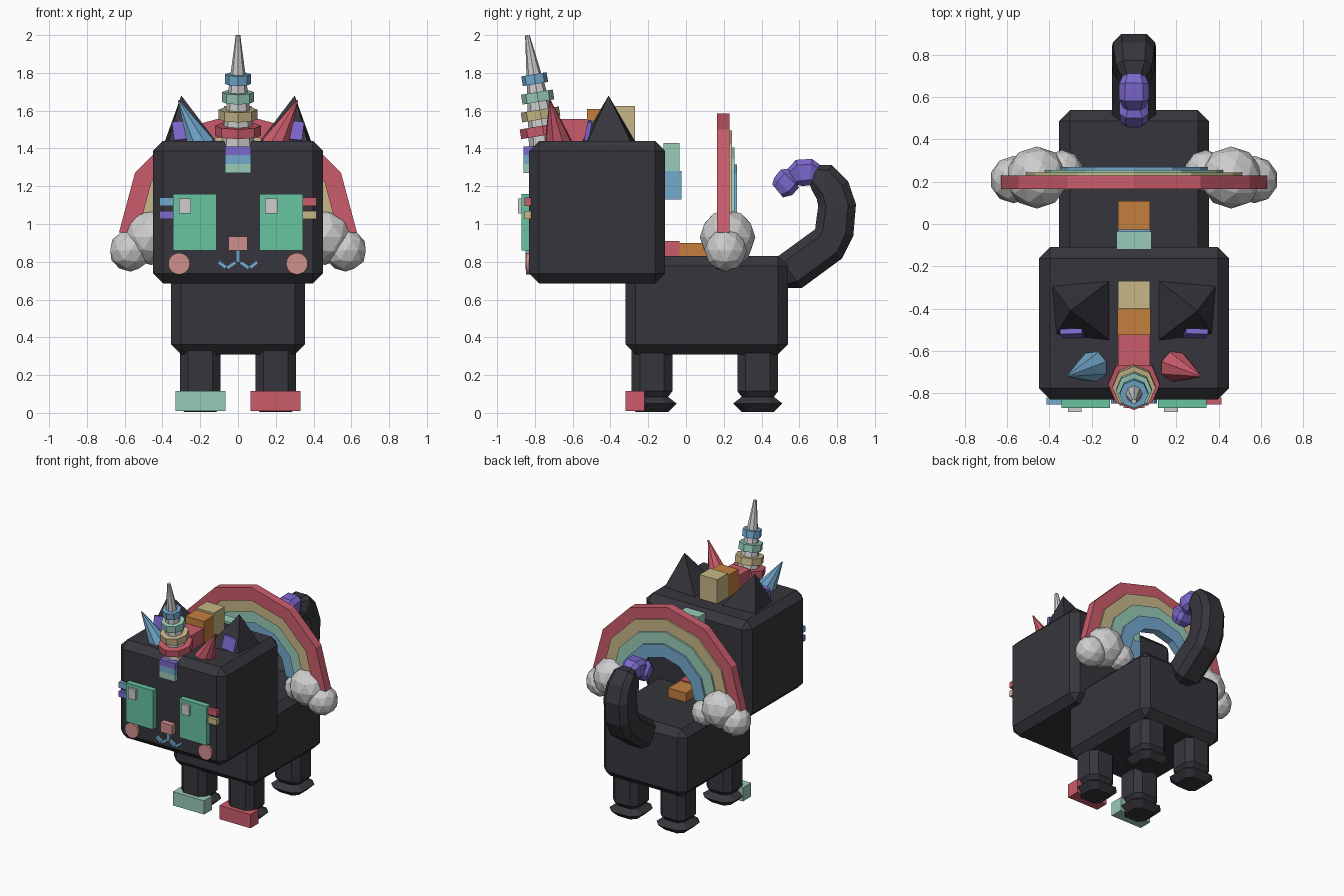
import bpy, bmesh, math
from mathutils import Vector, Matrix

if "Cube" in bpy.data.objects:
    bpy.data.objects.remove(bpy.data.objects["Cube"], do_unlink=True)

COLOURS = {
    "charcoal": (0.037, 0.036, 0.045),
    "red": (0.60, 0.107, 0.15),
    "orange": (0.55, 0.216, 0.048),
    "tan": (0.578, 0.479, 0.246),
    "mint": (0.314, 0.60, 0.479),
    "blue": (0.174, 0.40, 0.617),
    "purple": (0.20, 0.138, 0.60),
    "green": (0.138, 0.55, 0.352),
    "pale_grey": (0.61, 0.61, 0.61),
    "pink": (0.63, 0.279, 0.262),
}
MATS = {}
for key, rgb in COLOURS.items():
    m = bpy.data.materials.new(key)
    m.use_nodes = True
    m.diffuse_color = (*rgb, 1)
    m.node_tree.nodes["Principled BSDF"].inputs["Base Color"].default_value = (*rgb, 1)
    MATS[key] = m


def finish(name, bm, colour):
    bmesh.ops.recalc_face_normals(bm, faces=bm.faces)
    me = bpy.data.meshes.new(name)
    bm.to_mesh(me)
    bm.free()
    me.materials.append(MATS[colour])
    ob = bpy.data.objects.new(name, me)
    bpy.context.collection.objects.link(ob)
    return ob


def box(name, colour, x, y, z, bevel=0, tilt=0, roll=0):
    """Box from (min, max) ranges, optionally bevelled or turned about its centre."""
    bm = bmesh.new()
    bmesh.ops.create_cube(bm, size=1)
    size = [r[1] - r[0] for r in (x, y, z)]
    mid = Vector([(r[0] + r[1]) / 2 for r in (x, y, z)])
    bm.transform(Matrix.Translation(mid) @ Matrix.Rotation(tilt, 4, 'X')
                 @ Matrix.Rotation(roll, 4, 'Y') @ Matrix.Diagonal((*size, 1)))
    ob = finish(name, bm, colour)
    if bevel:
        mod = ob.modifiers.new("bevel", 'BEVEL')
        mod.width, mod.segments = bevel, 1
    return ob


def cone(name, colour, p, q, r1, r2, sides=8):
    """Cone, disc or cylinder running from p to q."""
    p, q = Vector(p), Vector(q)
    d = q - p
    bm = bmesh.new()
    bmesh.ops.create_cone(bm, cap_ends=True, segments=sides, radius1=r1, radius2=r2, depth=d.length)
    bm.transform(Matrix.Translation((p + q) / 2) @ d.to_track_quat('Z', 'Y').to_matrix().to_4x4())
    return finish(name, bm, colour)


def loft(name, colour, x, path):
    """Chamfered square tube through (y, z, half width) points."""
    k = 0.59
    section = [(1, -k), (1, k), (k, 1), (-k, 1), (-1, k), (-1, -k), (-k, -1), (k, -1)]
    pts = [Vector((x, y, z)) for y, z, r in path]
    bm = bmesh.new()
    rings = []
    for i, (y, z, r) in enumerate(path):
        t = (pts[min(i + 1, len(pts) - 1)] - pts[max(i - 1, 0)]).normalized()
        n = t.cross(Vector((1, 0, 0)))
        rings.append([bm.verts.new(pts[i] + Vector((a * r, 0, 0)) + n * b * r) for a, b in section])
    for lo, hi in zip(rings, rings[1:]):
        for j in range(8):
            bm.faces.new((lo[j], lo[(j + 1) % 8], hi[(j + 1) % 8], hi[j]))
    bm.faces.new(rings[0])
    bm.faces.new(rings[-1])
    return finish(name, bm, colour)


def arch(name, colour, outer, inner, y0, y1, cz=0.955, steps=6):
    """Faceted half ring in the xz plane."""
    bm = bmesh.new()
    rings = []
    for i in range(steps + 1):
        a = math.pi * i / steps
        rings.append([bm.verts.new((r * math.cos(a), y, cz + r * math.sin(a)))
                      for r, y in ((outer, y0), (outer, y1), (inner, y1), (inner, y0))])
    for lo, hi in zip(rings, rings[1:]):
        for j in range(4):
            bm.faces.new((lo[j], lo[(j + 1) % 4], hi[(j + 1) % 4], hi[j]))
    bm.faces.new(rings[0])
    bm.faces.new(rings[-1])
    return finish(name, bm, colour)


# Head and body
box("head", "charcoal", (-.45, .45), (-.83, -.11), (.685, 1.44), bevel=.053)
box("body", "charcoal", (-.355, .355), (-.32, .54), (.31, .83), bevel=.053)

# Legs with pinched ankles
for side, sx in (("right", -1), ("left", 1)):
    for end, y in (("front", -.18), ("back", .38)):
        loft(f"{end}_{side}_leg", "charcoal", sx * .2,
             [(y, .4, .108), (y, .115, .108), (y, .085, .085), (y, .05, .13), (y, .005, .085)])

# Shoes
box("right_shoe", "mint", (-.33, -.065), (-.32, -.22), (.01, .115))
box("left_shoe", "red", (.065, .33), (-.32, -.22), (.01, .115))

# Tail and its tip
loft("tail", "charcoal", 0, [
    (.50, .71, .06), (.55, .745, .105), (.755, .895, .105), (.785, .96, .103),
    (.80, 1.10, .1), (.775, 1.18, .095), (.72, 1.245, .085), (.67, 1.265, .05)])
loft("tail_tip", "purple", 0, [
    (.70, 1.26, .05), (.66, 1.275, .07), (.60, 1.27, .072), (.565, 1.25, .05),
    (.55, 1.24, .068), (.515, 1.20, .066), (.485, 1.175, .045)])

# Rainbow, each band a little further back
arch("rainbow_red", "red", .63, .53, .165, .23)
arch("rainbow_tan", "tan", .54, .44, .18, .243)
arch("rainbow_mint", "mint", .45, .35, .195, .256)
arch("rainbow_blue", "blue", .36, .26, .21, .27)

# Clouds at the rainbow's feet
for side, sx in (("right", -1), ("left", 1)):
    for part, x, y, z, r in (("middle", .46, .22, .93, .147), ("outer", .57, .21, .86, .112),
                             ("inner", .34, .25, .88, .1)):
        bm = bmesh.new()
        bmesh.ops.create_icosphere(bm, subdivisions=2, radius=r)
        bm.transform(Matrix.Translation((sx * x, y, z)))
        finish(f"{side}_cloud_{part}", bm, "pale_grey")

# Ears with inner plates
for side, sx in (("right", -1), ("left", 1)):
    bm = bmesh.new()
    base = [bm.verts.new((sx * x, y, 1.43)) for x, y in
            ((.39, -.29), (.11, -.265), (.11, -.555), (.37, -.525))]
    tip = bm.verts.new((sx * .30, -.41, 1.68))
    bm.faces.new(base)
    for j in range(4):
        bm.faces.new((base[j], base[(j + 1) % 4], tip))
    finish(f"{side}_ear", bm, "charcoal")
    xs = sorted((sx * .24, sx * .345))
    box(f"{side}_ear_inner", "purple", xs, (-.53, -.505), (1.445, 1.545), tilt=-.2, roll=sx * .12)

# Small side horns
for name, sx, col in (("right_spike", -1, "blue"), ("left_spike", 1, "red")):
    cone(name, col, (sx * .195, -.675, 1.42), (sx * .315, -.72, 1.655), .078, .004)

# Main horn with coloured rings
foot, top = Vector((0, -.74, 1.40)), Vector((0, -.84, 2.0))
cone("horn", "pale_grey", foot, top, .092, .012)
for col, z, r in (("red", 1.495, .122), ("tan", 1.58, .102), ("mint", 1.672, .085), ("blue", 1.767, .068)):
    c = foot.lerp(top, (z - foot.z) / (top.z - foot.z))
    h = (top - foot).normalized() * .026
    cone(f"horn_ring_{col}", col, c - h, c + h, r, r)

# Mane blocks over the head, neck and back
for name, col, hx, y, z in (
        ("mane_front", "red", .075, (-.67, -.525), (1.42, 1.555)),
        ("mane_middle", "orange", .078, (-.525, -.40), (1.42, 1.61)),
        ("mane_rear", "tan", .075, (-.40, -.27), (1.42, 1.625)),
        ("mane_neck_upper", "mint", .083, (-.12, -.035), (1.28, 1.43)),
        ("mane_neck_lower", "blue", .078, (-.12, -.025), (1.13, 1.28)),
        ("mane_back_front", "red", .075, (-.12, -.035), (.8, .91)),
        ("mane_back_rear", "orange", .075, (-.035, .11), (.8, .90)),
        ("forehead_top", "purple", .068, (-.86, -.78), (1.365, 1.41)),
        ("forehead_middle", "blue", .068, (-.86, -.82), (1.318, 1.365)),
        ("forehead_bottom", "mint", .068, (-.86, -.82), (1.27, 1.318))):
    box(name, col, (-hx, hx), y, z)

# Eyes, highlights, lashes and cheeks
for side, sx, lashes in (("right", -1, ("blue", "purple")), ("left", 1, ("red", "tan"))):
    c = sx * .228
    box(f"{side}_eye", "green", (c - .115, c + .115), (-.872, -.82), (.86, 1.16))
    box(f"{side}_eye_highlight", "pale_grey", (c - .085, c - .02), (-.89, -.86), (1.055, 1.135))
    for n, z in enumerate((1.117, 1.048)):
        xs = sorted((sx * .33, sx * .415))
        box(f"{side}_lash_{n + 1}", lashes[n], xs, (-.855, -.82), (z - .022, z + .022))
    cone(f"{side}_cheek", "pink", (sx * .312, -.82, .79), (sx * .312, -.848, .79), .057, .057, 24)
    # Curled mouth half from two short bars
    for n, (x, z, l, a) in enumerate(((.035, .782, .055, .6), (.083, .784, .05, -.65))):
        box(f"{side}_mouth_{n + 1}", "blue", (sx * x - l / 2, sx * x + l / 2), (-.85, -.82),
            (z - .01, z + .01), roll=sx * a)

box("nose", "pink", (-.05, .05), (-.872, -.82), (.86, .935))
box("mouth_stem", "blue", (-.011, .011), (-.85, -.82), (.795, .87))
